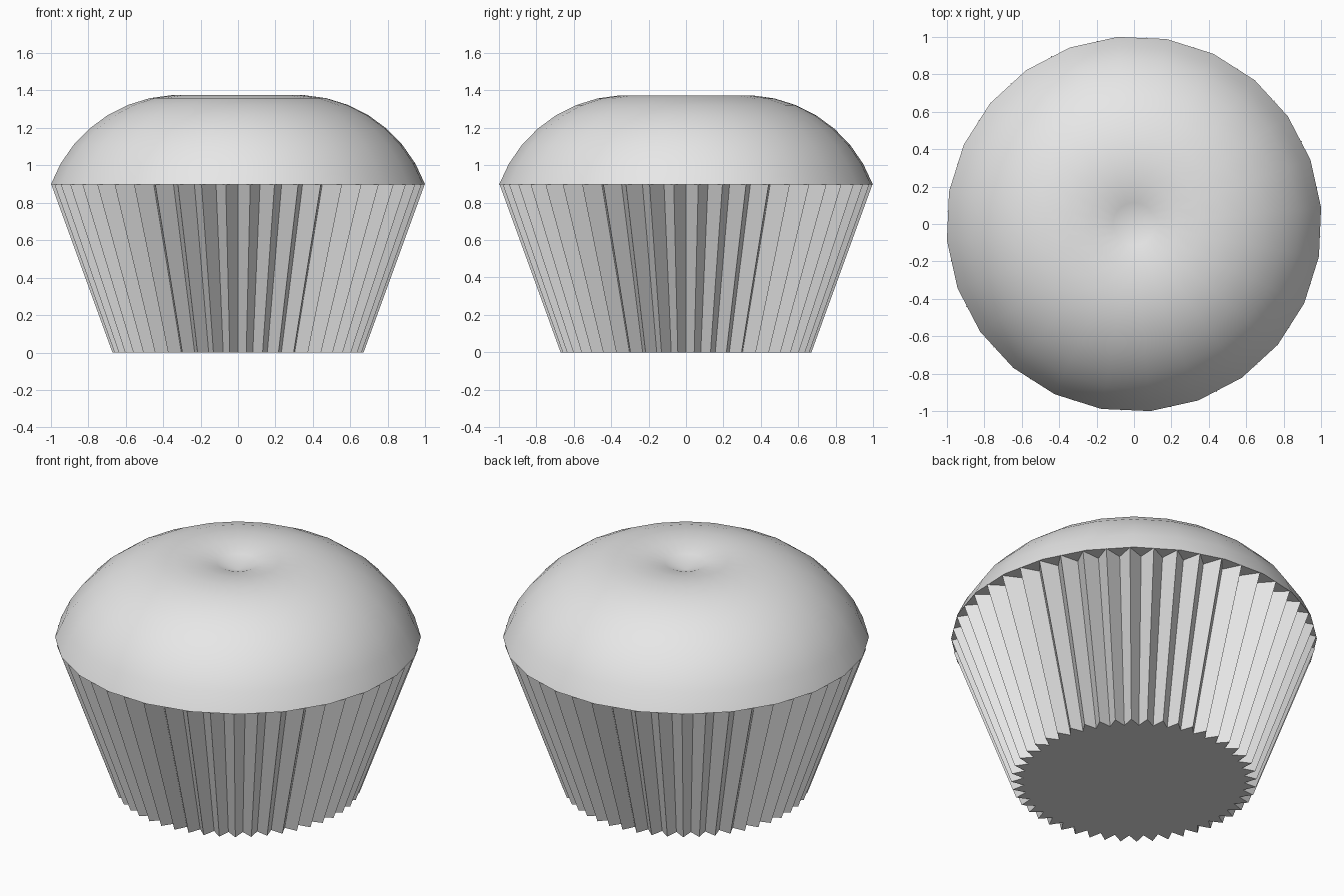
import bpy
import bmesh
from math import sin, cos, radians, pi, tau, asin, acos

old = bpy.data.objects.get("Cube")
if old:
    bpy.data.objects.remove(old, do_unlink=True)

grey = bpy.data.materials.new("light_grey")
grey.use_nodes = True
grey.diffuse_color = (0.8, 0.8, 0.8, 1)
grey.node_tree.nodes["Principled BSDF"].inputs["Base Color"].default_value = (0.8, 0.8, 0.8, 1)

RIM_Z = 0.898


def ring(bm, radii, z, start=0.0):
    """Ring of vertices whose radius cycles through the given values."""
    n = len(radii)
    return [bm.verts.new((r * cos(start + tau * i / n), r * sin(start + tau * i / n), z))
            for i, r in enumerate(radii)]


def bridge(bm, low, high):
    for i in range(len(low)):
        j = (i + 1) % len(low)
        bm.faces.new((low[i], low[j], high[j], high[i]))


def finish(bm, name):
    bmesh.ops.recalc_face_normals(bm, faces=bm.faces)
    mesh = bpy.data.meshes.new(name)
    bm.to_mesh(mesh)
    bm.free()
    mesh.materials.append(grey)
    obj = bpy.data.objects.new(name, mesh)
    bpy.context.collection.objects.link(obj)
    return obj


# Pleated paper cup: inner and outer folds alternate around the ring
PLEATS = 48
bm = bmesh.new()
bottom = ring(bm, [0.605, 0.672] * PLEATS, 0)
top = ring(bm, [0.9, 0.999] * PLEATS, RIM_Z)
bridge(bm, bottom, top)
bm.faces.new(bottom[::-1])
finish(bm, "pleated_cup")

# Cake top: an arc that overshoots its crest and dips to a dimple at the axis
SIDES, STEPS = 24, 10
crest, arc, arc_z = 0.315, 0.734, 0.641
first = asin((RIM_Z - arc_z) / arc)
last = acos(-crest / arc)
bm = bmesh.new()
rings = []
for k in range(STEPS):
    a = first + (last - first) * k / STEPS
    rings.append(ring(bm, [crest + arc * cos(a)] * SIDES, arc_z + arc * sin(a), radians(5)))
for low, high in zip(rings, rings[1:]):
    bridge(bm, low, high)
apex = bm.verts.new((0, 0, arc_z + arc * sin(last)))
for i in range(SIDES):
    bm.faces.new((rings[-1][i], rings[-1][(i + 1) % SIDES], apex))
bm.faces.new(rings[0][::-1])
cake = finish(bm, "cake_top")

bpy.ops.object.select_all(action="DESELECT")
cake.select_set(True)
bpy.context.view_layer.objects.active = cake
bpy.ops.object.shade_smooth_by_angle(angle=radians(40))
